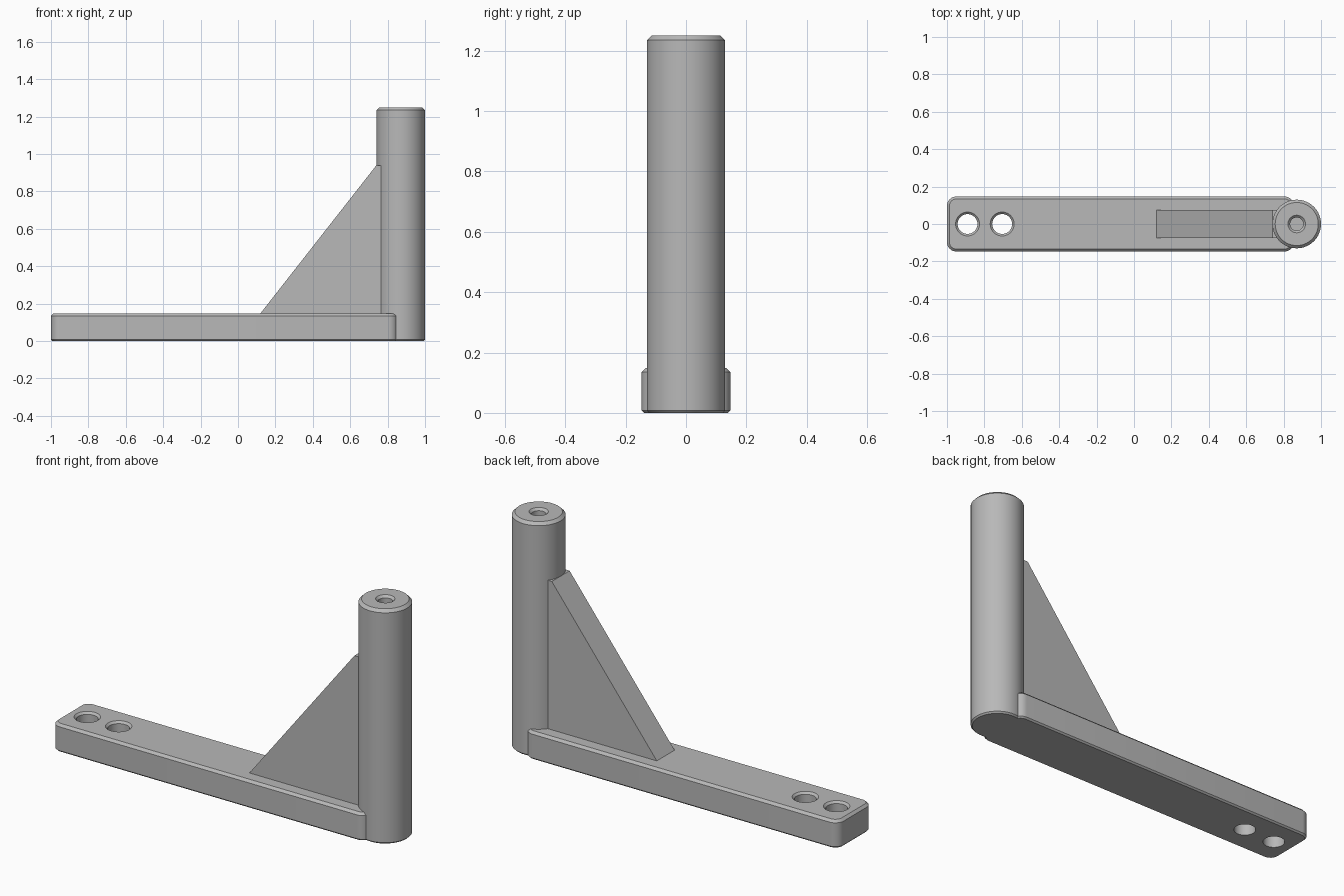
import bpy, bmesh
from math import radians, pi

cube = bpy.data.objects.get("Cube")
if cube:
    bpy.data.objects.remove(cube, do_unlink=True)

grey = bpy.data.materials.new("plain grey")
grey.use_nodes = True
grey.diffuse_color = (0.48, 0.48, 0.48, 1)
grey.node_tree.nodes["Principled BSDF"].inputs["Base Color"].default_value = grey.diffuse_color


def add_object(name, bm):
    bmesh.ops.recalc_face_normals(bm, faces=bm.faces[:])
    mesh = bpy.data.meshes.new(name)
    bm.to_mesh(mesh)
    bm.free()
    mesh.materials.append(grey)
    obj = bpy.data.objects.new(name, mesh)
    bpy.context.collection.objects.link(obj)
    return obj


def select(obj):
    bpy.ops.object.select_all(action="DESELECT")
    obj.select_set(True)
    bpy.context.view_layer.objects.active = obj


def smooth(obj):
    select(obj)
    bpy.ops.object.shade_smooth_by_angle(angle=radians(30))


def lathe(name, profile, x, steps=64):
    """Spin an (r, z) profile about a vertical axis at the given x."""
    bm = bmesh.new()
    verts = [bm.verts.new((x + r, 0, z)) for r, z in profile]
    edges = [bm.edges.new(pair) for pair in zip(verts, verts[1:])]
    bmesh.ops.spin(bm, geom=verts + edges, cent=(x, 0, 0), axis=(0, 0, 1),
                   angle=2 * pi, steps=steps, use_duplicate=False)
    bmesh.ops.remove_doubles(bm, verts=bm.verts[:], dist=0.0001)
    return add_object(name, bm)


def prism(name, outline, half_width):
    """Extrude an (x, z) outline across y."""
    bm = bmesh.new()
    face = bm.faces.new([bm.verts.new((x, -half_width, z)) for x, z in outline])
    side = bmesh.ops.extrude_face_region(bm, geom=[face])["geom"]
    moved = [v for v in side if isinstance(v, bmesh.types.BMVert)]
    bmesh.ops.translate(bm, verts=moved, vec=(0, 2 * half_width, 0))
    return add_object(name, bm)


# Base bar: rounded upright corners, chamfered rims
left, right, half, height = -1.0, 0.855, 0.147, 0.148
base = prism("base_bar", [(left, 0), (right, 0), (right, height), (left, height)], half)
bm = bmesh.new()
bm.from_mesh(base.data)
upright = [e for e in bm.edges if abs(e.verts[0].co.z - e.verts[1].co.z) > 0.1]
bmesh.ops.bevel(bm, geom=upright, offset=0.05, segments=8, profile=0.5, affect="EDGES")
for level, size in ((height, 0.013), (0, 0.008)):
    rim = [e for e in bm.edges if all(abs(v.co.z - level) < 0.001 for v in e.verts)]
    bmesh.ops.bevel(bm, geom=rim, offset=size, segments=1, affect="EDGES")
bm.to_mesh(base.data)
bm.free()

# Two mounting holes with countersunk rims
for x in (-0.89, -0.705):
    cutter = lathe("hole_cutter", [(0, -0.05), (0.053, -0.05), (0.053, 0.137),
                                   (0.075, 0.159), (0, 0.159)], x, 48)
    cutter.hide_render = True
    cut = base.modifiers.new("hole", "BOOLEAN")
    cut.operation = "DIFFERENCE"
    cut.solver = "EXACT"
    cut.object = cutter
    select(base)
    bpy.ops.object.modifier_apply(modifier=cut.name)
    bpy.data.objects.remove(cutter, do_unlink=True)
smooth(base)

# Post with chamfered ends and a blind bore in the top
post = lathe("post", [(0, 0), (0.122, 0), (0.13, 0.008), (0.13, 1.235), (0.115, 1.25),
                      (0.047, 1.25), (0.035, 1.238), (0.035, 1.0), (0, 1.0)], 0.87)
smooth(post)

# Triangular gusset between the bar and the post
prism("gusset", [(0.112, 0.138), (0.74, 0.94), (0.8, 0.94), (0.8, 0.138)], 0.075)
